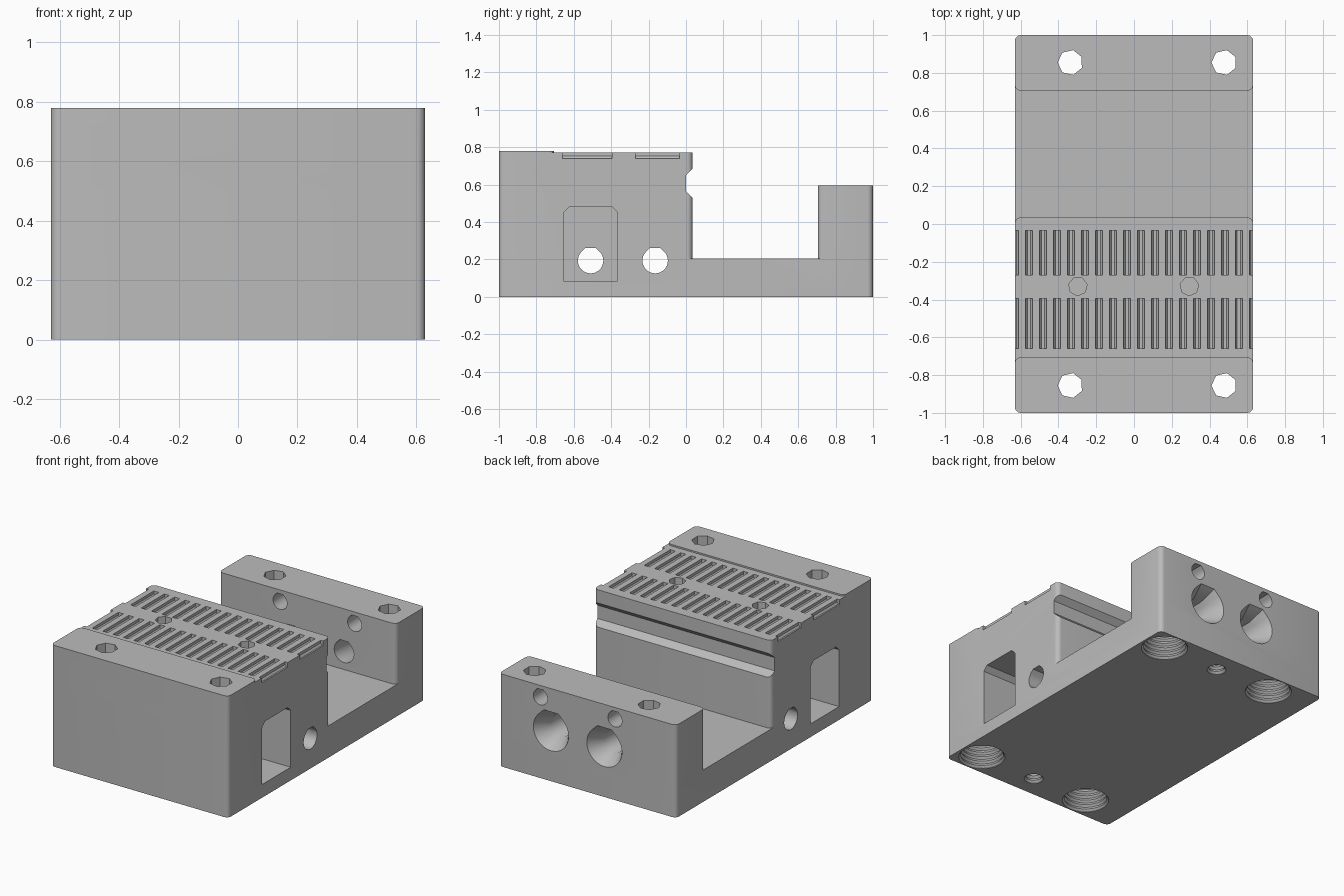
import bpy, bmesh
from math import sin, cos, radians, tau

cube = bpy.data.objects.get("Cube")
if cube:
    bpy.data.objects.remove(cube, do_unlink=True)

grey = bpy.data.materials.new("plain_grey")
grey.use_nodes = True
grey.diffuse_color = (0.5, 0.5, 0.5, 1)
grey.node_tree.nodes["Principled BSDF"].inputs["Base Color"].default_value = (0.5, 0.5, 0.5, 1)

HALF_W = 0.63
OFFSET = 0.07   # sideways centre of the hole pattern


def loft(name, axis, centre, section, stations):
    """Sweep a 2D section along an axis; stations are (position, scale)."""
    bm = bmesh.new()
    rings = []
    for pos, scale in stations:
        ring = []
        for u, v in section:
            p = [centre[0] + u * scale, centre[1] + v * scale]
            p.insert(axis, pos)
            ring.append(bm.verts.new(p))
        rings.append(ring)
    n = len(section)
    for a, b in zip(rings, rings[1:]):
        for i in range(n):
            bm.faces.new((a[i], a[(i + 1) % n], b[(i + 1) % n], b[i]))
    bm.faces.new(rings[0])
    bm.faces.new(rings[-1])
    bmesh.ops.recalc_face_normals(bm, faces=bm.faces[:])
    mesh = bpy.data.meshes.new(name)
    bm.to_mesh(mesh)
    bm.free()
    mesh.materials.append(grey)
    obj = bpy.data.objects.new(name, mesh)
    bpy.context.collection.objects.link(obj)
    return obj


def circle(n, turn=0.0):
    return [(cos(tau * i / n + turn), sin(tau * i / n + turn)) for i in range(n)]


def flat_topped_circle():
    """Round below, 45 degree shoulders and a flat on top."""
    arc = [radians(135 + 270 * i / 24) for i in range(25)]
    return [(cos(a), sin(a)) for a in arc] + [(0.414, 1), (-0.414, 1)]


def rounded_block(name, y0, y1, z0, z1, r=0.03):
    pts = []
    corners = [(HALF_W - r, y1 - r), (r - HALF_W, y1 - r),
               (r - HALF_W, y0 + r), (HALF_W - r, y0 + r)]
    for k, (cx, cy) in enumerate(corners):
        for i in range(6):
            a = radians(90 * k + 18 * i)
            pts.append((cx + r * cos(a), cy + r * sin(a)))
    return loft(name, 2, (0, 0), pts, [(z0, 1), (z1, 1)])


def combine(target, other, operation="DIFFERENCE"):
    other.hide_render = True
    mod = target.modifiers.new("combine", "BOOLEAN")
    mod.operation = operation
    mod.solver = "EXACT"
    mod.object = other
    bpy.context.view_layer.objects.active = target
    bpy.ops.object.modifier_apply(modifier=mod.name)
    bpy.data.objects.remove(other, do_unlink=True)


def thread(depth, r0, r1, turns):
    """Zigzag stations of a tapered screw thread going up from the underside."""
    out = [(-0.02, r0)]
    for i in range(turns):
        t = i / turns
        r = r0 + (r1 - r0) * t
        out += [(depth * t + 0.002, r), (depth * (t + 0.5 / turns), r - 0.012)]
    return out + [(depth, r1)]


# Main body: low base, tall front block with raised end, rear wall
body = rounded_block("clamp_body", -1, 1, 0, 0.205)
combine(body, rounded_block("front_block", -1, 0.035, 0.1, 0.77), "UNION")
combine(body, rounded_block("raised_end", -1, -0.705, 0.5, 0.78), "UNION")
combine(body, rounded_block("rear_wall", 0.705, 1, 0.1, 0.595), "UNION")

# Groove across the inner face of the front block
groove = [(0, 0.565), (0.1, 0.465), (0.1, 0.75), (0, 0.65)]
combine(body, loft("groove", 0, (0, 0), groove, [(-1, 1), (1, 1)]))

# Rows of slots in the top
slot = [(-0.018, 0.05), (-0.018, -0.018), (-0.009, -0.03),
        (0.009, -0.03), (0.018, -0.018), (0.018, 0.05)]
for y0, y1 in ((-0.66, -0.395), (-0.27, -0.035)):
    for i in range(18):
        x = -0.63 + 0.0741 * i
        combine(body, loft("slot", 1, (x, 0.77), slot, [(y0, 1), (y1, 1)]))

# Side pockets with chamfered tops
pocket = [(-0.655, 0.085), (-0.365, 0.085), (-0.365, 0.45),
          (-0.395, 0.48), (-0.625, 0.48), (-0.655, 0.45)]
for side in (-1, 1):
    combine(body, loft("pocket", 0, (0, 0), pocket, [(side * 0.33, 1), (side * 0.8, 1)]))

# Cross holes from side to side
for y in (-0.51, -0.165):
    combine(body, loft("cross_hole", 0, (y, 0.193), flat_topped_circle(),
                       [(-0.8, 0.068), (0.8, 0.068)]))

# Rear wall holes: two countersunk, two small
for side in (-1, 1):
    combine(body, loft("countersunk_hole", 1, (OFFSET + side * 0.19, 0.32), flat_topped_circle(),
                       [(0.6, 0.07), (0.9, 0.07), (1, 0.125), (1.02, 0.136)]))
    combine(body, loft("small_hole", 1, (OFFSET + side * 0.265, 0.52), flat_topped_circle(),
                       [(0.6, 0.05), (1.1, 0.05)]))

# Upright bolt holes and threaded sockets beneath
for y in (-0.855, 0.855):
    for side in (-1, 1):
        at = (OFFSET + side * 0.407, y)
        combine(body, loft("bolt_hole", 2, at, circle(7, 0.45), [(-0.1, 0.067), (0.9, 0.067)]))
        combine(body, loft("bolt_socket", 2, at, circle(24), thread(0.2, 0.14, 0.115, 7)))
    combine(body, loft("small_socket", 2, (OFFSET, y), circle(16), thread(0.15, 0.058, 0.048, 5)))

# Two recesses in the slotted top
for x in (-0.297, 0.293):
    combine(body, loft("top_recess", 2, (x, -0.33), circle(7, 0.2), [(0.66, 0.05), (0.9, 0.05)]))

bpy.ops.object.select_all(action="DESELECT")
body.select_set(True)
bpy.context.view_layer.objects.active = body
bpy.ops.object.shade_smooth_by_angle(angle=radians(30))
